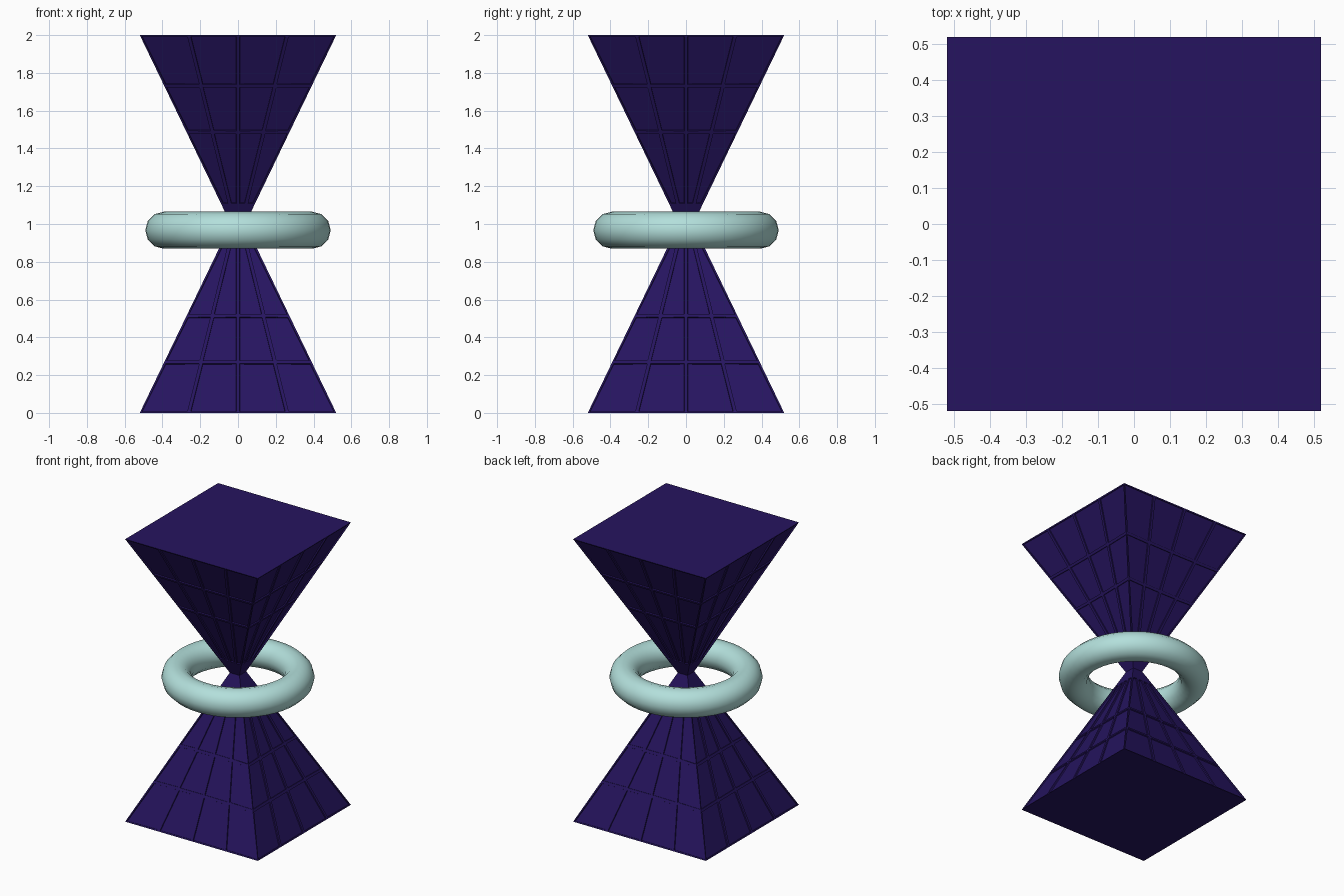
import bpy, bmesh, math
from mathutils import Matrix

if "Cube" in bpy.data.objects:
    bpy.data.objects.remove(bpy.data.objects["Cube"])

BASE, WAIST = 0.52, 0.038      # half widths at the base and at the waist


def material(name, rgb):
    m = bpy.data.materials.new(name)
    m.diffuse_color = (*rgb, 1)
    m.use_nodes = True
    m.node_tree.nodes["Principled BSDF"].inputs["Base Color"].default_value = m.diffuse_color
    return m


indigo = material("indigo", (0.019, 0.007, 0.115))
mint = material("mint", (0.45, 0.74, 0.71))


def pyramid(name, flip):
    bm = bmesh.new()
    rows = [0.0, 0.27, 0.515, 0.9, 1.0]
    cols = [-1, -0.5, 0, 0.5, 1]
    panels = []
    # four sloping sides, each a grid of panels
    for side in range(4):
        rot = Matrix.Rotation(side * math.pi / 2, 4, 'Z')
        grid = []
        for z in rows:
            h = BASE + (WAIST - BASE) * z
            grid.append([bm.verts.new((c * h, -h, z)) for c in cols])
        for r in range(4):
            for c in range(4):
                f = bm.faces.new((grid[r][c], grid[r][c + 1],
                                  grid[r + 1][c + 1], grid[r + 1][c]))
                if r < 3:
                    panels.append(f)
        bmesh.ops.transform(bm, matrix=rot, verts=[v for row in grid for v in row])
    bmesh.ops.remove_doubles(bm, verts=bm.verts, dist=1e-5)
    # flat base
    bmesh.ops.holes_fill(bm, edges=[e for e in bm.edges if e.is_boundary
                                    and all(v.co.z < 0.01 for v in e.verts)], sides=0)
    # recessed panels between the bars
    bm.normal_update()
    bmesh.ops.inset_individual(bm, faces=panels, thickness=0.013)
    bmesh.ops.inset_individual(bm, faces=panels, thickness=0.001, depth=-0.008)
    if flip:
        for v in bm.verts:
            v.co.z = 2 - v.co.z
    bmesh.ops.recalc_face_normals(bm, faces=bm.faces)
    me = bpy.data.meshes.new(name)
    bm.to_mesh(me)
    bm.free()
    me.materials.append(indigo)
    bpy.context.collection.objects.link(bpy.data.objects.new(name, me))


pyramid("lower_pyramid", False)
pyramid("upper_pyramid", True)

# ring floating around the waist
bpy.ops.mesh.primitive_torus_add(location=(0, 0, 0.967), major_radius=0.393,
                                 minor_radius=0.098, major_segments=48, minor_segments=12)
ring = bpy.context.object
ring.name = "waist_ring"
ring.data.materials.append(mint)
bpy.ops.object.shade_smooth_by_angle(angle=math.radians(40))
